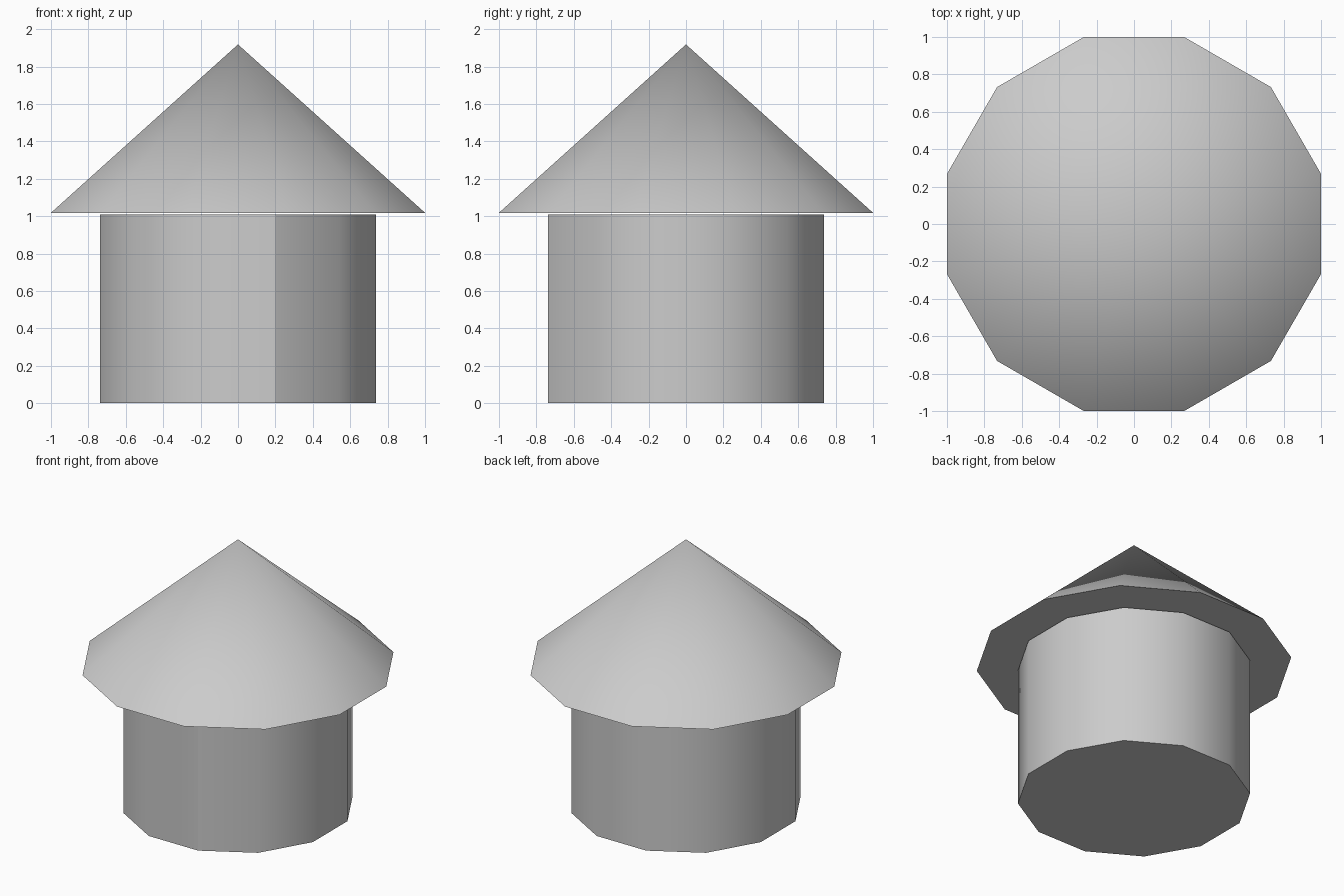
import bpy
from math import cos, pi, radians

if "Cube" in bpy.data.objects:
    bpy.data.objects.remove(bpy.data.objects["Cube"], do_unlink=True)

SIDES = 12
HALF = pi / SIDES  # half a side, so the flats face the axes

grey = bpy.data.materials.new("light grey")
grey.use_nodes = True
colour = (0.6, 0.6, 0.6, 1)
grey.diffuse_color = colour
grey.node_tree.nodes["Principled BSDF"].inputs["Base Color"].default_value = colour


def twelve_sided(name, flat_radius, top_radius, bottom, top):
    """Smooth twelve-sided cone or prism between two heights."""
    bpy.ops.mesh.primitive_cone_add(
        vertices=SIDES, radius1=flat_radius / cos(HALF), radius2=top_radius / cos(HALF),
        depth=top - bottom, location=(0, 0, (bottom + top) / 2), rotation=(0, 0, HALF))
    obj = bpy.context.object
    obj.name = name
    bpy.ops.object.transform_apply(location=True, rotation=True, scale=True)
    bpy.ops.object.shade_smooth_by_angle(angle=radians(40))
    obj.data.materials.append(grey)
    return obj


# Round hut wall and its overhanging roof
wall = twelve_sided("wall", 0.738, 0.738, 0, 1.008)
roof = twelve_sided("roof", 1.0, 0, 1.018, 1.918)

# One hard upright seam at the front of the wall
for edge in wall.data.edges:
    ends = [wall.data.vertices[i].co for i in edge.vertices]
    if all(0.1 < v.x < 0.3 and v.y < 0 for v in ends):
        edge.use_edge_sharp = True
